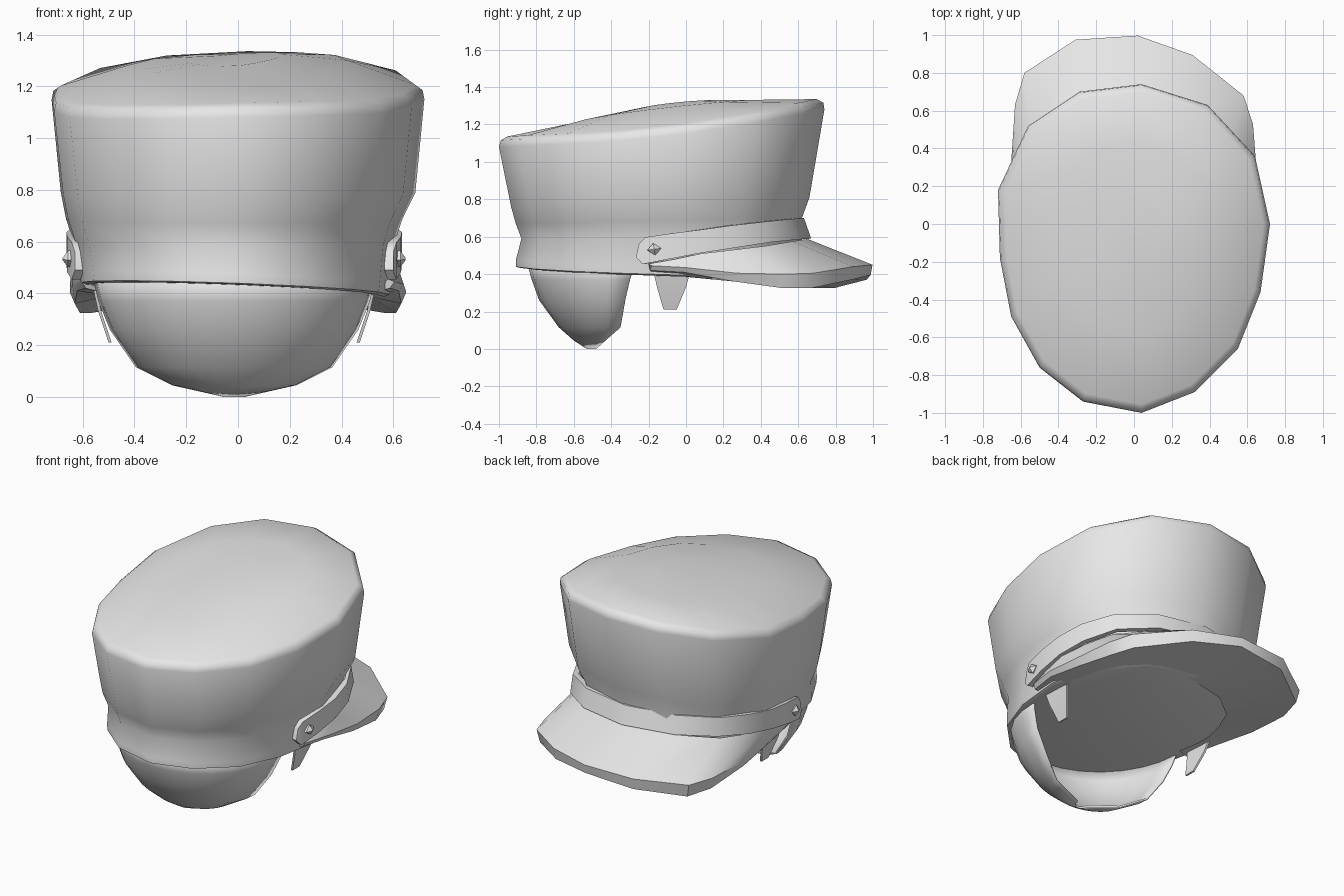
import bpy, bmesh, math
from mathutils import Vector

if "Cube" in bpy.data.objects:
    bpy.data.objects.remove(bpy.data.objects["Cube"])

grey = bpy.data.materials.new("light_grey")
grey.use_nodes = True
grey.diffuse_color = (0.8, 0.8, 0.8, 1)
grey.node_tree.nodes["Principled BSDF"].inputs["Base Color"].default_value = (0.8, 0.8, 0.8, 1)

SHIFT = -.015  # the lower parts sit slightly to the right


def finish(name, bm, angle=40):
    """Turn a bmesh into a grey object with smooth shading and sharp edges."""
    bmesh.ops.recalc_face_normals(bm, faces=bm.faces)
    mesh = bpy.data.meshes.new(name)
    bm.to_mesh(mesh)
    bm.free()
    mesh.materials.append(grey)
    obj = bpy.data.objects.new(name, mesh)
    bpy.context.collection.objects.link(obj)
    bpy.ops.object.select_all(action="DESELECT")
    obj.select_set(True)
    bpy.context.view_layer.objects.active = obj
    bpy.ops.object.shade_smooth_by_angle(angle=math.radians(angle))
    return obj


def loft(rows, closed=True, cap_first=False, cap_last=False):
    """Skin a list of equally long point rows."""
    bm = bmesh.new()
    grid = [[bm.verts.new(p) for p in row] for row in rows]
    n = len(grid[0])
    for a, b in zip(grid, grid[1:]):
        for i in range(n if closed else n - 1):
            j = (i + 1) % n
            bm.faces.new((a[i], a[j], b[j], b[i]))
    if cap_first:
        bm.faces.new(grid[0])
    if cap_last:
        bm.faces.new(grid[-1])
    return bm


def mirrored(half):
    """Extend a list that starts on the centre line to the other side."""
    return [(-p[0], *p[1:]) for p in reversed(half[1:])] + list(half)


# Crown: one uneven outline, scaled and tilted at each level
outline = [(-.72, .18), (-.56, .52), (-.29, .70), (.04, .74), (.39, .63),
           (.64, .36), (.72, 0), (.67, -.36), (.55, -.66), (.32, -.89),
           (.04, -1), (-.27, -.94), (-.50, -.76), (-.65, -.49), (-.71, -.18)]


def crown_ring(half_width, y_back, y_front, z_back, z_front, power=1, lean=0, shift=0):
    ring = []
    for x, y in outline:
        t = (y + 1) / 1.74
        ring.append((x * half_width / .72 + shift, y_back + t * (y_front - y_back),
                     z_back + (z_front - z_back) * t ** power + lean * x))
    return ring


crown_levels = [
    (.58, -.89, .57, .435, .39, 1, -.03, SHIFT), (.60, -.91, .60, .44, .40, 1, -.03, SHIFT),
    (.605, -.91, .61, .475, .45, 1, -.03, SHIFT), (.62, -.88, .62, .59, .60, 1, 0, SHIFT),
    (.65, -.91, .62, .67, .70, 1, 0, SHIFT), (.685, -.935, .66, .76, .81),
    (.72, -1, .74, 1.08, 1.28, 2.3, .02), (.713, -.99, .735, 1.115, 1.315, 2.3, .02),
    (.685, -.955, .70, 1.135, 1.335, 2.3, .02), (.42, -.60, .42, 1.208, 1.33, .8, .02),
    (.17, -.26, .20, 1.28, 1.325, .8, .02)]
finish("crown", loft([crown_ring(*lv) for lv in crown_levels], True, True, True), 52)

# Visor: inner edge under the strap, outer edge with its thickness, skewed to the right
visor_inner = mirrored([(0, .65, .588), (.33, .57, .575), (.52, .42, .55), (.59, .25, .53),
                        (.63, .08, .51), (.625, -.06, .48), (.595, -.20, .455)])
visor_outer = mirrored([(.02, 1, .45, .055), (.31, .935, .44, .07), (.58, .74, .405, .08),
                        (.63, .58, .40, .075), (.65, .30, .405, .045),
                        (.64, 0, .435, .025), (.605, -.20, .445, .025)])
sections = []
for (ix, iy, iz), (ox, oy, oz, thick) in zip(visor_inner, visor_outer):
    oy *= 1 - .14 * ox
    sections.append([(ix + SHIFT, iy, iz), (ox, oy, oz),
                     (ox * .97, oy - .01, oz - thick), (ix * .8, iy * .8, .39)])
finish("visor", loft(sections, True, True, True))

# Strap: a flat band around the back of the crown with chamfered ends
strap_path = mirrored([(0, .65, .645, .055), (.32, .58, .64, .055), (.52, .435, .625, .055),
                       (.615, .25, .60, .06), (.648, .08, .575, .062), (.645, -.08, .55, .068),
                       (.627, -.225, .525, .072), (.615, -.26, .525, .035)])
sections = []
for x, y, z, h in strap_path:
    inward = Vector((x, y + .1, 0)).normalized() * -.035
    corners = [(x + SHIFT, y * 1.03, z - h), (x + SHIFT, y * .97, z + h)]
    sections.append(corners + [tuple(Vector(c) + inward) for c in reversed(corners)])
finish("strap", loft(sections, True, True, True))

# Hair: a cupped shell under the brim
hair_levels = [(.545, -.27, -.85, .46), (.525, -.30, -.825, .37), (.48, -.325, -.785, .26),
               (.38, -.35, -.68, .115), (.24, -.43, -.60, .045), (.04, -.48, -.53, 0)]
rows = []
for width, y_front, y_back, z in hair_levels:
    rows.append([(width * math.cos(math.pi * i / 14) + SHIFT,
                  y_front + (y_back - y_front) * math.sin(math.pi * i / 14), z)
                 for i in range(15)])
hair = finish("hair", loft(rows, False), 60)
shell = hair.modifiers.new("shell", "SOLIDIFY")
shell.thickness = .012
shell.offset = -1

# Side pieces: a button on each strap end and a tapered sideburn
for side, label in ((1, "left"), (-1, "right")):
    button = [[(side * x + SHIFT, -.17 + r * math.cos(a), .533 + r * .85 * math.sin(a))
               for a in (math.tau * i / 4 + .15 for i in range(4))]
              for x, r in ((.61, .038), (.642, .038), (.662, .006))]
    finish(label + "_button", loft(button, True, True, True), 20)

    sideburn = [[(side * x + SHIFT, y0, z), (side * x + SHIFT, y1, z),
                 (side * (x - .012) + SHIFT, y1, z), (side * (x - .012) + SHIFT, y0, z)]
                for x, y0, y1, z in ((.55, -.18, .03, .44), (.525, -.155, 0, .33),
                                     (.485, -.12, -.05, .21))]
    finish(label + "_sideburn", loft(sideburn, True, True, True))
